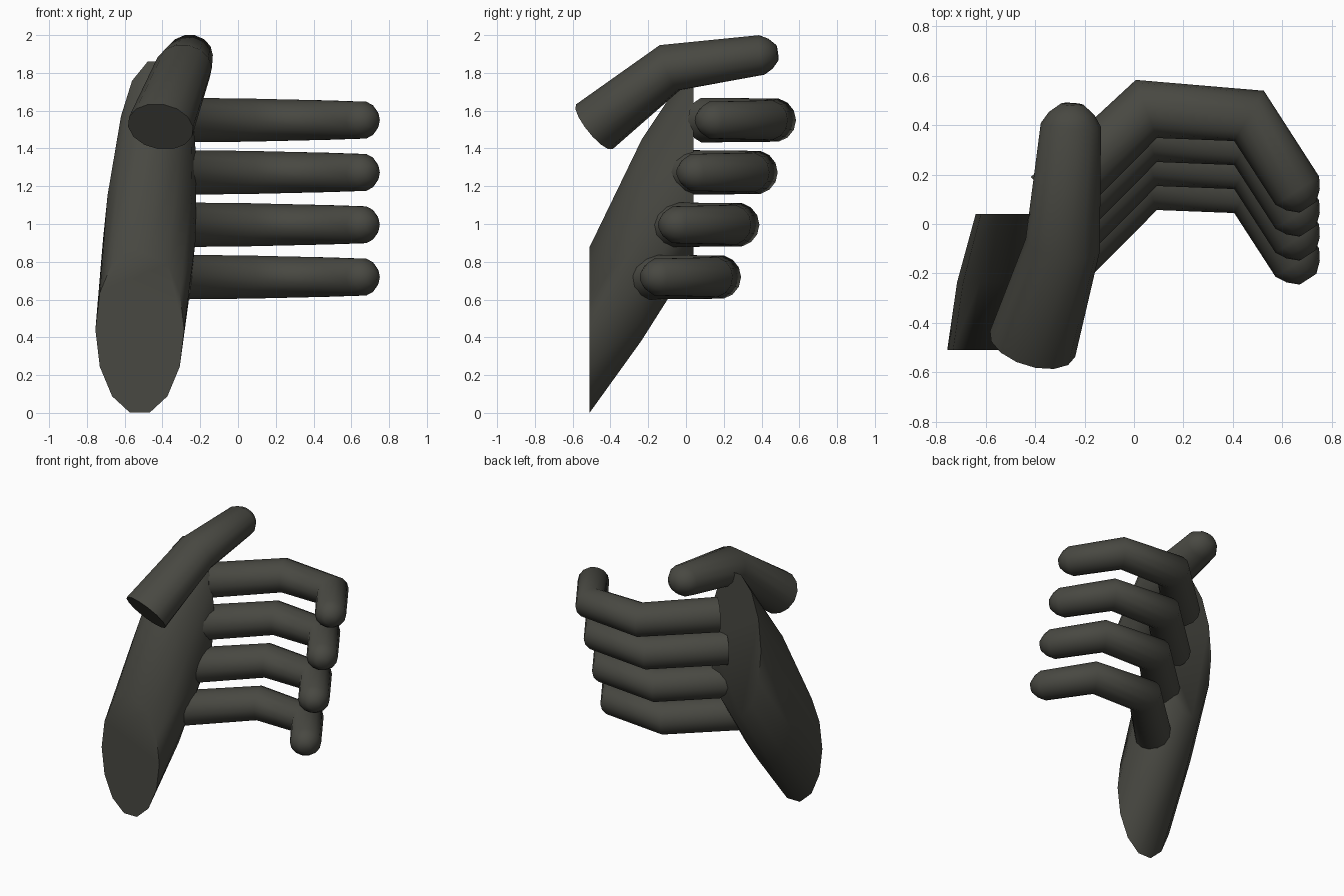
import bpy, bmesh, math
from mathutils import Vector

SIDES = 14

cube = bpy.data.objects.get("Cube")
if cube:
    bpy.data.objects.remove(cube)

mat = bpy.data.materials.new("dark olive grey")
mat.use_nodes = True
colour = (0.065, 0.065, 0.054, 1)
mat.diffuse_color = colour
mat.node_tree.nodes["Principled BSDF"].inputs["Base Color"].default_value = colour


def loft(name, rings):
    """Skin rings of (centre, side axis, up axis); the axes carry the radii."""
    bm = bmesh.new()
    loops = []
    for centre, side, up in rings:
        loop = []
        for i in range(SIDES):
            a = 2 * math.pi * (i + 0.5) / SIDES
            loop.append(bm.verts.new(centre + side * math.sin(a) + up * math.cos(a)))
        loops.append(loop)
    for low, high in zip(loops, loops[1:]):
        for i in range(SIDES):
            j = (i + 1) % SIDES
            bm.faces.new((low[i], low[j], high[j], high[i]))
    bm.faces.new(loops[0])
    bm.faces.new(loops[-1])
    bmesh.ops.recalc_face_normals(bm, faces=bm.faces)
    for face in bm.faces:
        face.smooth = True
    mesh = bpy.data.meshes.new(name)
    bm.to_mesh(mesh)
    bm.free()
    mesh.materials.append(mat)
    obj = bpy.data.objects.new(name, mesh)
    bpy.context.collection.objects.link(obj)
    bpy.context.view_layer.objects.active = obj
    obj.select_set(True)
    bpy.ops.object.shade_smooth_by_angle(angle=math.radians(60))
    obj.select_set(False)


def digit(name, joints, side_radii, up_radii, cap):
    """Jointed tube with mitred bends and a rounded tip."""
    pts = [Vector(p) for p in joints]
    dirs = [(b - a).normalized() for a, b in zip(pts, pts[1:])]
    rings = []
    for i, p in enumerate(pts):
        t = (dirs[max(i - 1, 0)] + dirs[min(i, len(dirs) - 1)]).normalized()
        side = t.cross(Vector((0, 0, 1))).normalized()
        up = side.cross(t)
        rings.append((p, side * side_radii[i], up * up_radii[i]))
    p, side, up = rings[-1]
    for along, scale in ((0.55, 0.76), (1, 0.38)):
        rings.append((p + dirs[-1] * cap * along, side * scale, up * scale))
    loft(name, rings)


# Palm: slanted oval block, rings stacked from the wrist to the knuckles
palm = [((-0.52, -0.51, 0.44), 0.235, 0.45),
        ((-0.47, -0.235, 0.915), 0.245, 0.545),
        ((-0.43, 0.04, 1.34), 0.21, 0.535)]
loft("palm", [(Vector(c), Vector((rx, 0, 0)), Vector((0, 0, rz))) for c, rx, rz in palm])

# Fingers: the same bent tube stepped down and forward
path = [(-0.33, 0.10), (0.05, 0.465), (0.465, 0.437), (0.66, 0.135)]
names = ["index_finger", "middle_finger", "ring_finger", "little_finger"]
for n, name in enumerate(names):
    z = 1.55 - 0.277 * n
    digit(name, [(x, y - 0.097 * n, z) for x, y in path],
          [0.125, 0.125, 0.118, 0.105], [0.121, 0.117, 0.107, 0.1], 0.08)

# Thumb: bent over the top of the palm
digit("thumb", [(-0.41, -0.485, 1.515), (-0.288, -0.085, 1.828), (-0.255, 0.40, 1.895)],
      [0.18, 0.152, 0.122], [0.152, 0.132, 0.108], 0.085)
